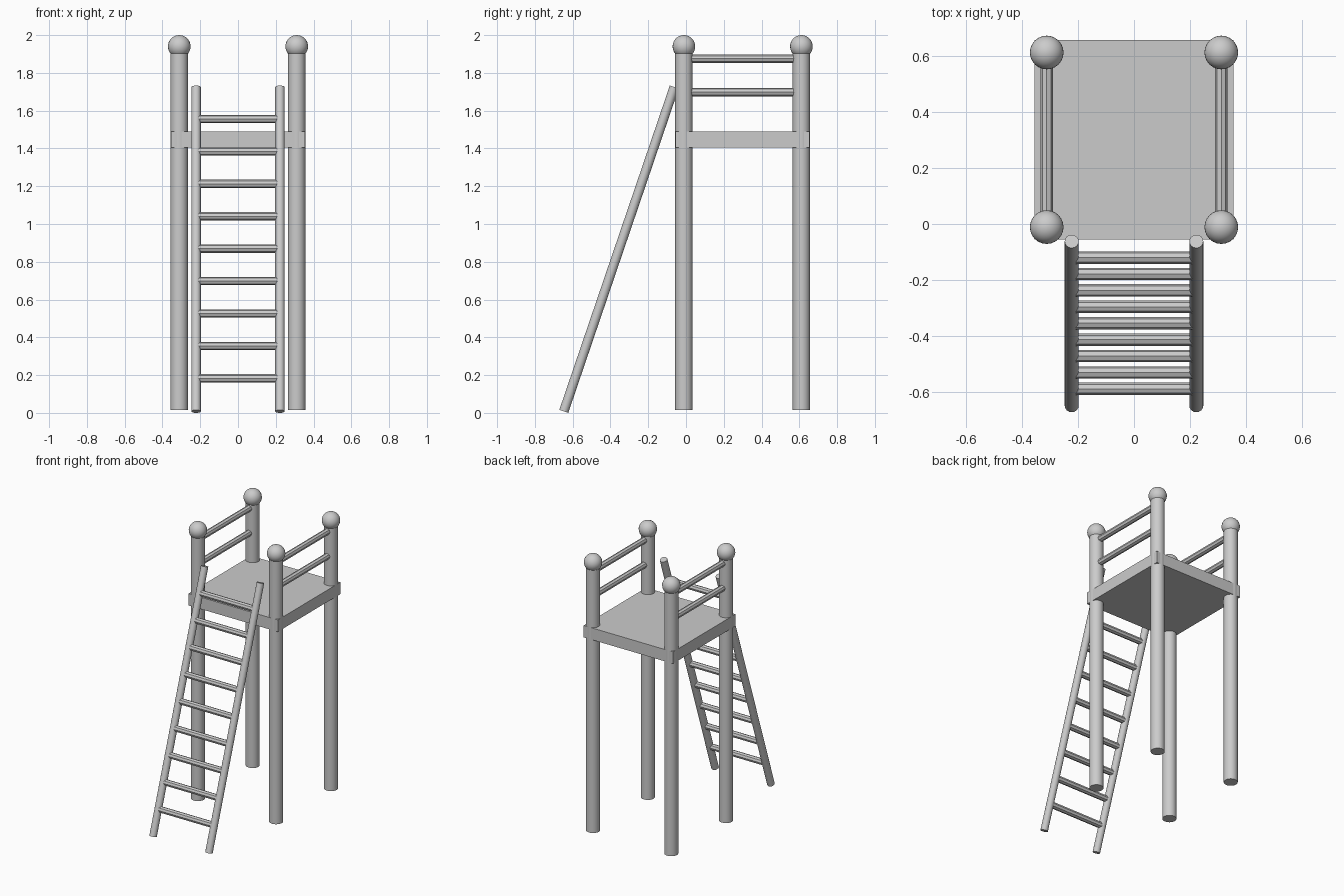
import bpy
from math import radians
from mathutils import Vector

if "Cube" in bpy.data.objects:
    bpy.data.objects.remove(bpy.data.objects["Cube"], do_unlink=True)

grey = bpy.data.materials.new("light grey")
grey.use_nodes = True
colour = (0.6, 0.6, 0.6, 1)
grey.diffuse_color = colour
grey.node_tree.nodes["Principled BSDF"].inputs["Base Color"].default_value = colour


def finish(name, angle=None):
    obj = bpy.context.object
    obj.name = name
    obj.data.materials.append(grey)
    if angle:
        bpy.ops.object.shade_smooth_by_angle(angle=radians(angle))
    return obj


def rod(name, start, end, radius, sides, angle=None):
    """Straight round bar between two points."""
    a, b = Vector(start), Vector(end)
    bpy.ops.mesh.primitive_cylinder_add(
        vertices=sides, radius=radius, depth=(b - a).length, location=(a + b) / 2,
        rotation=(b - a).to_track_quat("Z", "Y").to_euler())
    return finish(name, angle)


POST_X, FRONT_Y, BACK_Y = 0.311, -0.011, 0.611

# Deck
bpy.ops.mesh.primitive_cube_add(size=1, location=(0, 0.3, 1.447))
bpy.context.object.scale = (0.71, 0.71, 0.085)
finish("deck")

# Corner posts with ball caps, and two guard rails on each side
for side, x in (("right", -POST_X), ("left", POST_X)):
    for end, y in (("front", FRONT_Y), ("back", BACK_Y)):
        rod(f"{end}_{side}_post", (x, y, 0.015), (x, y, 1.93), 0.046, 24, 40)
        bpy.ops.mesh.primitive_uv_sphere_add(
            segments=24, ring_count=16, radius=0.06, location=(x, y, 1.94))
        finish(f"{end}_{side}_ball", 40)
    for level, z in (("lower", 1.698), ("upper", 1.875)):
        rod(f"{level}_{side}_guard_rail", (x, FRONT_Y, z), (x, BACK_Y, z), 0.022, 8)

# Leaning ladder
foot, top = Vector((0, -0.647, 0.008)), Vector((0, -0.062, 1.725))
RAIL_X = 0.222
for side, x in (("right", -RAIL_X), ("left", RAIL_X)):
    offset = Vector((x, 0, 0))
    rod(f"ladder_{side}_rail", foot + offset, top + offset, 0.025, 16, 40)

for i in range(9):
    z = 0.183 + i * 0.1716
    centre = foot.lerp(top, (z - foot.z) / (top.z - foot.z))
    half = Vector((RAIL_X, 0, 0))
    rod(f"ladder_rung_{i + 1}", centre - half, centre + half, 0.022, 8)
